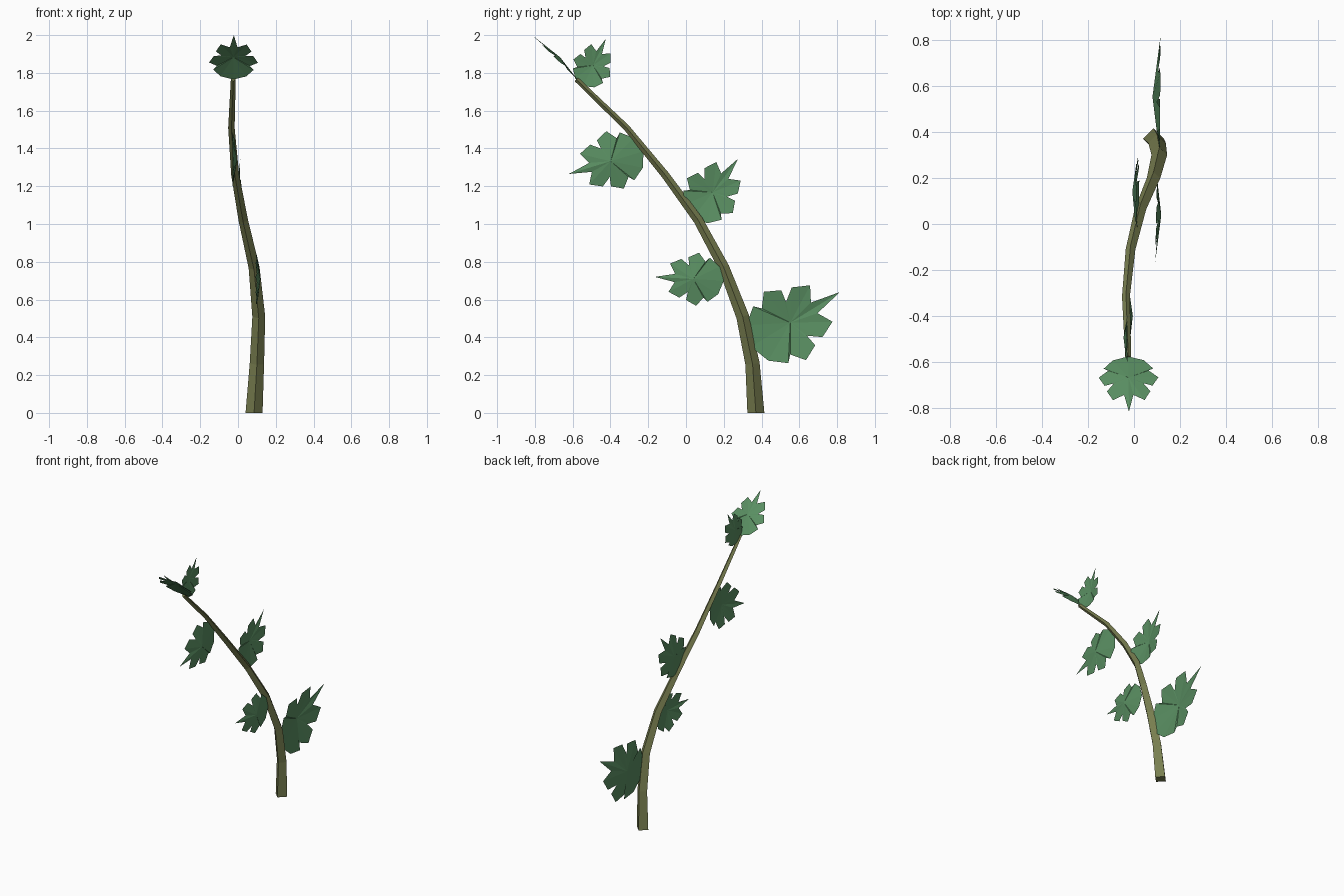
import bpy
from mathutils import Vector

if "Cube" in bpy.data.objects:
    bpy.data.objects.remove(bpy.data.objects["Cube"])


def material(name, color):
    m = bpy.data.materials.new(name)
    m.diffuse_color = (*color, 1)
    m.use_nodes = True
    m.node_tree.nodes["Principled BSDF"].inputs["Base Color"].default_value = m.diffuse_color
    return m


def add_mesh(name, verts, faces, mat):
    me = bpy.data.meshes.new(name)
    me.from_pydata(verts, [], faces)
    me.materials.append(mat)
    me.update()
    ob = bpy.data.objects.new(name, me)
    bpy.context.collection.objects.link(ob)
    return ob


bark = material("stem_green", (0.19, 0.21, 0.08))
green = material("leaf_green", (0.10, 0.27, 0.12))

# Stem: four-sided tapering tube swept along a bent path (x, y, z, radius)
path = [(0.085, 0.37, 0, 0.045), (0.10, 0.352, 0.26, 0.038),
        (0.11, 0.30, 0.51, 0.034), (0.085, 0.20, 0.77, 0.029),
        (0.028, 0.065, 1.02, 0.025), (-0.015, -0.11, 1.26, 0.021),
        (-0.035, -0.315, 1.51, 0.017), (-0.025, -0.58, 1.765, 0.013)]
pts = [Vector(p[:3]) for p in path]
verts, faces = [], []
for i, p in enumerate(pts):
    t = pts[min(i + 1, len(pts) - 1)] - pts[max(i - 1, 0)]
    t = Vector((0, 0, 1)) if i == 0 else t.normalized()
    side = Vector((1, 0, 0))
    side = (side - t * side.dot(t)).normalized()
    back = t.cross(side)
    r = path[i][3]
    verts += [p + side * r, p + back * r, p - side * r, p - back * r]
    if i:
        a = 4 * (i - 1)
        faces += [(a + k, a + (k + 1) % 4, a + 4 + (k + 1) % 4, a + 4 + k)
                  for k in range(4)]
n = len(verts)
faces += [(3, 2, 1, 0), (n - 4, n - 3, n - 2, n - 1)]
add_mesh("stem", verts, faces, bark)

# Leaf half-outline from base to tip: (along, across, height)
half = [(0.07, 0.20, 0), (0.22, 0.32, 0), (0.28, 0.26, 0.025),
        (0.38, 0.385, 0), (0.53, 0.31, 0), (0.51, 0.19, 0.025),
        (0.63, 0.28, 0), (0.79, 0.205, 0), (0.71, 0.06, 0.015)]
outline = ([(0, 0, 0)] + half + [(1, 0, 0)] +
           [(u, -v, h) for u, v, h in reversed(half)])
hub = (0.44, 0, 0.06)


def leaf(name, base, tip, normal):
    base, axis = Vector(base), Vector(tip) - Vector(base)
    size = axis.length
    axis.normalize()
    nrm = Vector(normal)
    nrm = (nrm - axis * nrm.dot(axis)).normalized()
    across = nrm.cross(axis)
    vs = [base + (axis * u + across * v + nrm * h) * size
          for u, v, h in [hub] + outline]
    k = len(outline)
    # pleated fan around the raised hub
    fs = [(0, 1 + (i + 1) % k, 1 + i) for i in range(k)]
    add_mesh(name, vs, fs, green)


# Alternating side leaves plus the end leaf
leaf("leaf_1", (0.112, 0.345, 0.35), (0.115, 0.815, 0.64), (-1, 0, 0))
leaf("leaf_2", (0.10, 0.20, 0.70), (0.092, -0.165, 0.72), (1, 0, 0))
leaf("leaf_3", (0.02, 0.035, 1.03), (0.012, 0.275, 1.345), (-1, 0, -0.06))
leaf("leaf_4", (-0.03, -0.225, 1.385), (-0.03, -0.62, 1.265), (1, 0, 0))
leaf("leaf_5", (-0.028, -0.545, 1.73), (-0.03, -0.425, 1.98), (-1, 0, 0))
leaf("end_leaf", (-0.025, -0.575, 1.765), (-0.022, -0.815, 2.0), (0, 0.7, 0.7))
